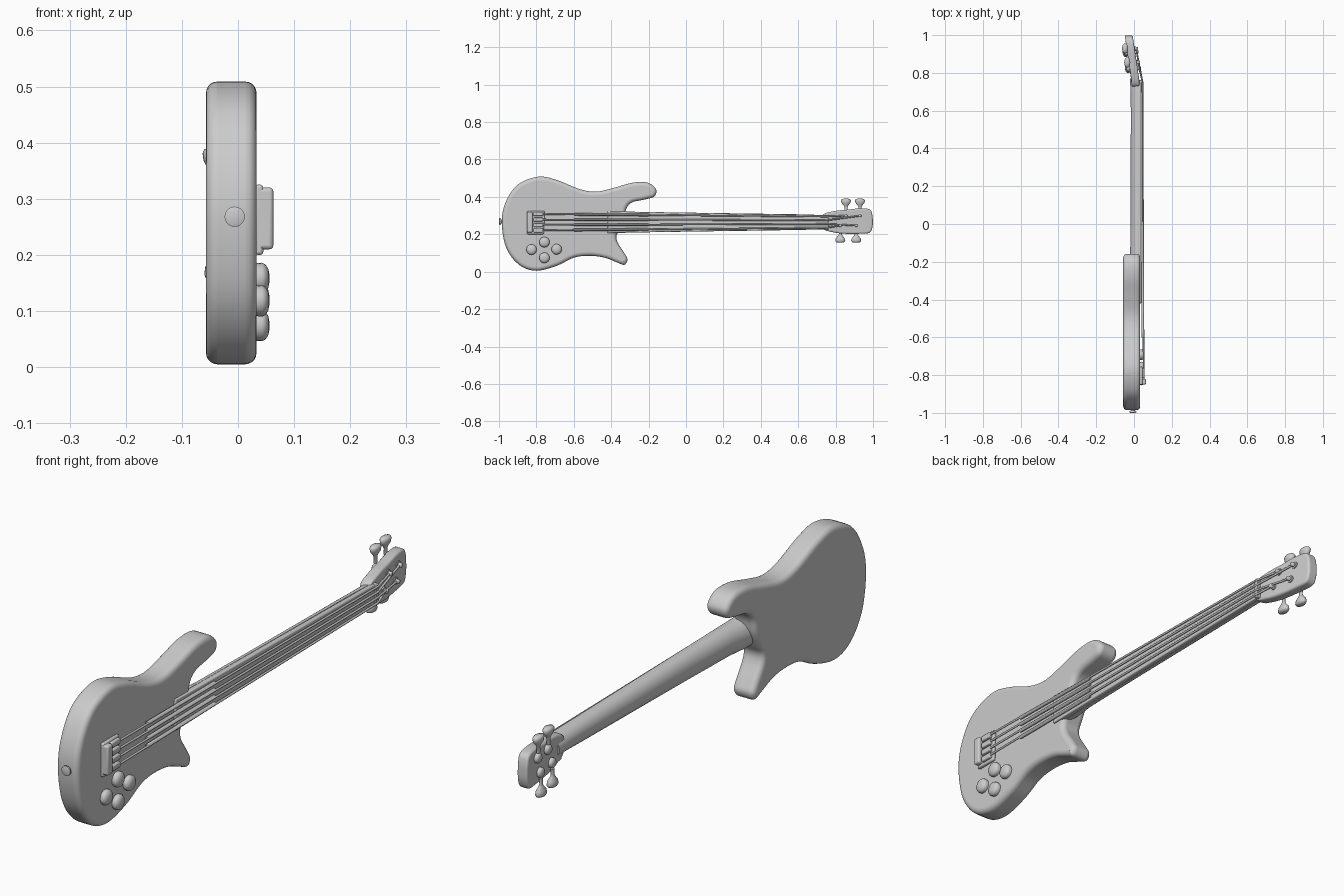
import bpy, bmesh, math
from mathutils import Vector, Matrix

cube = bpy.data.objects.get("Cube")
if cube:
    bpy.data.objects.remove(cube, do_unlink=True)

grey = bpy.data.materials.new("plain grey")
grey.use_nodes = True
COL = (0.6, 0.6, 0.6, 1)
grey.diffuse_color = COL
grey.node_tree.nodes["Principled BSDF"].inputs["Base Color"].default_value = COL


def finish(name, bm, bevel=0, segments=4, angle=40):
    bmesh.ops.recalc_face_normals(bm, faces=bm.faces)
    me = bpy.data.meshes.new(name)
    bm.to_mesh(me)
    bm.free()
    me.materials.append(grey)
    ob = bpy.data.objects.new(name, me)
    bpy.context.collection.objects.link(ob)
    if bevel:
        m = ob.modifiers.new("rounded_edges", 'BEVEL')
        m.width, m.segments, m.limit_method = bevel, segments, 'ANGLE'
        m.angle_limit = math.radians(50)
        m.use_clamp_overlap = False
    bpy.ops.object.select_all(action='DESELECT')
    ob.select_set(True)
    bpy.context.view_layer.objects.active = ob
    bpy.ops.object.shade_smooth_by_angle(angle=math.radians(angle))
    return ob


def smooth_loop(pts, steps):
    # closed Catmull-Rom curve through the points
    out, n = [], len(pts)
    for i in range(n):
        a, b, c, d = (Vector(pts[(i + k) % n]) for k in (-1, 0, 1, 2))
        for s in range(steps):
            t = s / steps
            out.append(0.5 * (2 * b + (c - a) * t + (2 * a - 5 * b + 4 * c - d) * t * t
                              + (3 * b - a - 3 * c + d) * t ** 3))
    return out


def slab(outline, x0, x1):
    # flat plate with a (y, z) outline between two x depths
    bm = bmesh.new()
    face = bm.faces.new([bm.verts.new((x0, p[0], p[1])) for p in outline])
    ext = bmesh.ops.extrude_face_region(bm, geom=[face])
    bmesh.ops.translate(bm, vec=(x1 - x0, 0, 0),
                        verts=[v for v in ext["geom"] if isinstance(v, bmesh.types.BMVert)])
    return bm


def loft(rings):
    bm = bmesh.new()
    vs = [[bm.verts.new(p) for p in r] for r in rings]
    n = len(vs[0])
    for a, b in zip(vs, vs[1:]):
        for i in range(n):
            bm.faces.new((a[i], a[(i + 1) % n], b[(i + 1) % n], b[i]))
    bm.faces.new(vs[0])
    bm.faces.new(vs[-1])
    return bm


def lathe(name, origin, axis, profile, squash=1.0, n=20):
    # turned part: profile of (distance along axis, radius), squashed across x or y
    q = Vector(axis).to_track_quat('Z', 'Y')
    rings = []
    for h, r in profile:
        ring = []
        for i in range(n):
            t = 2 * math.pi * i / n
            p = q @ Vector((r * math.cos(t), r * math.sin(t), h))
            if abs(axis[2]) > 0.5:
                p.x *= squash
            ring.append(p + Vector(origin))
        rings.append(ring)
    return finish(name, loft(rings), angle=60)


def rod(name, a, b, r):
    a, b = Vector(a), Vector(b)
    L = (b - a).length
    return lathe(name, a, (b - a).normalized(), [(0, r), (L, r)], n=8)


# Body with two horns
body_pts = [(-.80, .005), (-.89, .035), (-.96, .125), (-.985, .26), (-.965, .37), (-.90, .465),
            (-.79, .508), (-.69, .49), (-.57, .442), (-.48, .428), (-.38, .45), (-.285, .476),
            (-.205, .476), (-.16, .44), (-.17, .402), (-.22, .386), (-.29, .37), (-.32, .335),
            (-.33, .28), (-.355, .225), (-.372, .19), (-.365, .155), (-.33, .10), (-.313, .065),
            (-.33, .037), (-.37, .05), (-.435, .075), (-.515, .085), (-.60, .075), (-.69, .032)]
finish("body", slab(smooth_loop(body_pts, 5), -.057, .033), bevel=.02, segments=5)

# Neck with a rounded back, tapering to the nut
ZC = .265
rings = []
for y, hw, back in [(-.42, .058, -.036), (-.33, .057, -.034), (-.26, .055, -.022),
                    (0, .051, -.018), (.6, .042, -.017), (.70, .039, -.018), (.77, .038, -.022)]:
    arc = [(.022 + (back - .022) * math.sin(math.pi * i / 14), y,
            ZC + hw * math.cos(math.pi * i / 14)) for i in range(15)]
    rings.append(arc)
finish("neck", loft(rings))

# Fretboard plate
fb = [(-.42, ZC - .058), (.75, ZC - .038), (.75, ZC + .038), (-.42, ZC + .058)]
finish("fretboard", slab(fb, .02, .039), bevel=.004, segments=2)


# Headstock leaning backwards
def lean(y):
    return -.15 * max(0, y - .75)


head_pts = [(.73, .234), (.78, .212), (.85, .203), (.93, .203), (.98, .208), (.996, .235),
            (.999, .27), (.995, .31), (.98, .334), (.93, .339), (.86, .331), (.80, .325), (.73, .303)]
bm = slab(smooth_loop(head_pts, 4), -.012, .030)
for v in bm.verts:
    v.co.x += lean(v.co.y)
finish("headstock", bm, bevel=.008, segments=3)
finish("nut", slab([(.745, .226), (.762, .226), (.762, .304), (.745, .304)], .02, .044), bevel=.003, segments=2)

# Tuners: shaft and flared key, string post, rear gear housing
tuners = [(.825, -1), (.91, -1), (.855, 1), (.93, 1)]
key = [(0, .009), (.022, .008), (.03, .012), (.044, .024), (.057, .027), (.064, .022), (.067, .008)]
for i, (y, s) in enumerate(tuners):
    x = lean(y) - .014
    edge = .222 if s < 0 else .324
    lathe(f"tuner_key_{i + 1}", (x - .006, y, edge), (0, 0, s), key, squash=.6)
    lathe(f"string_post_{i + 1}", (lean(y) + .02, y, edge - s * .025), (1, 0, 0),
          [(0, .013), (.014, .013), (.015, .008), (.026, .008), (.028, .005)])
    lathe(f"tuner_housing_{i + 1}", (x + .006, y, edge - s * .02), (-1, 0, 0),
          [(0, .018), (.014, .018), (.02, .012)])

# Bridge: plate, raised block and four saddles
finish("bridge_plate", slab([(-.85, .20), (-.76, .20), (-.755, .325), (-.85, .325)], .03, .045),
       bevel=.005, segments=2)
finish("bridge_block", slab([(-.85, .21), (-.82, .21), (-.82, .32), (-.85, .32)], .03, .063),
       bevel=.007, segments=3)
bridge_z = [.221, .25, .279, .308]
post_order = [0, 1, 3, 2]
for i, z in enumerate(bridge_z):
    finish(f"saddle_{i + 1}", slab([(-.815, z - .011), (-.765, z - .011), (-.765, z + .011),
                                    (-.815, z + .011)], .04, .056), bevel=.004, segments=2)
    # String over the neck, then on to its post
    nz = ZC + (i - 1.5) * .02
    rod(f"string_{i + 1}", (.051, -.80, z), (.045, .755, nz), .0042)
    rod(f"string_sleeve_{i + 1}", (.047, -.60, z + (nz - z) * .13),
        (.044, -.2, z + (nz - z) * .385), .007)
    y, s = tuners[post_order[i]]
    rod(f"string_end_{i + 1}", (.045, .752, nz),
        (lean(y) + .038, y, (.247 if s < 0 else .299)), .0042)

# Control knobs
knob = [(0, .027), (.012, .028), (.018, .025), (.023, .017), (.025, .007)]
for i, (y, z) in enumerate([(-.757, .158), (-.826, .118), (-.692, .12), (-.757, .074)]):
    lathe(f"control_knob_{i + 1}", (.031, y, z), (1, 0, 0), knob)

# Strap button on the tail
lathe("strap_button", (-.006, -.975, .268), (0, -1, 0),
      [(0, .012), (.012, .010), (.017, .018), (.023, .018), (.025, .012)])
